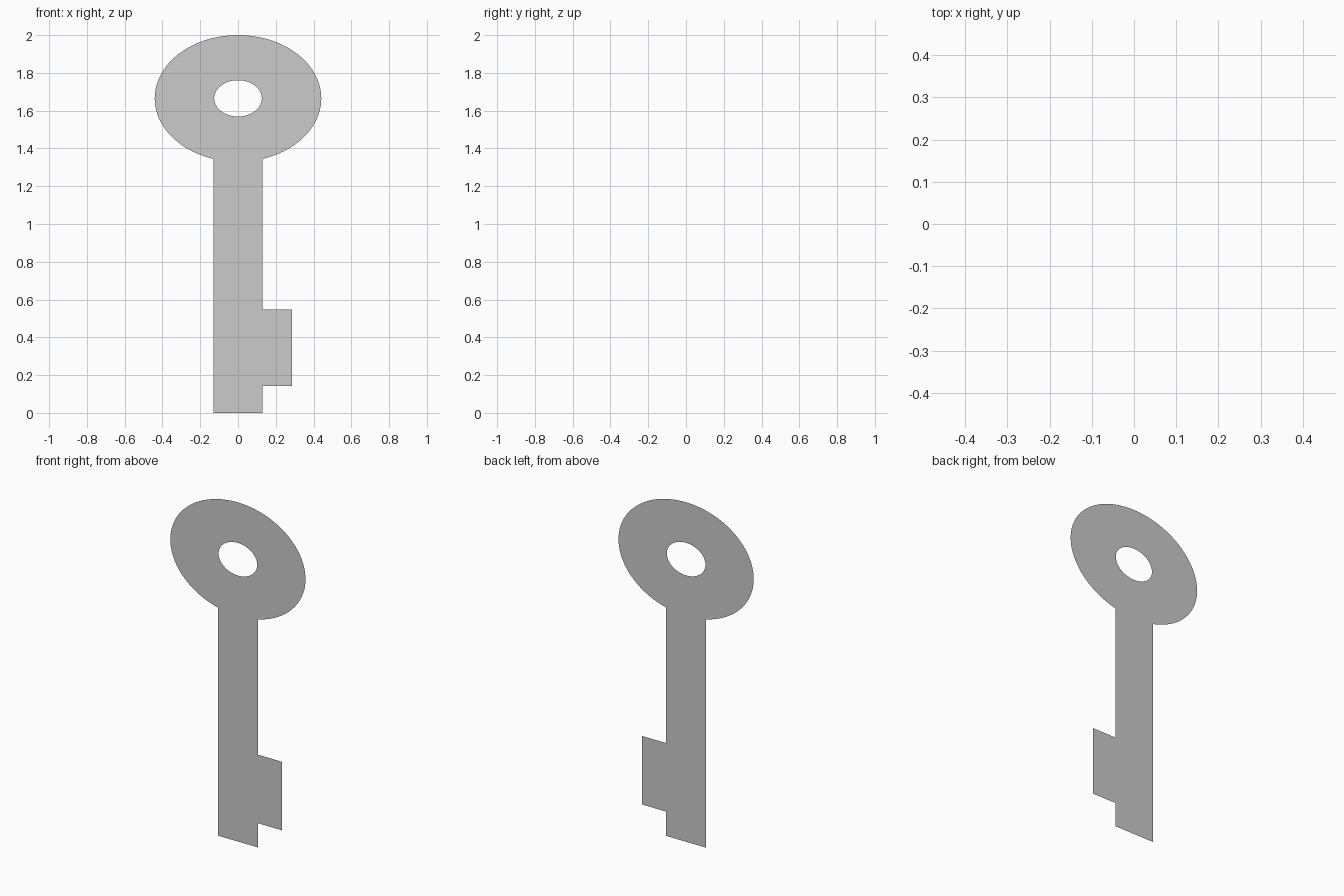
import bpy, bmesh
from math import cos, sin, tau

if "Cube" in bpy.data.objects:
    bpy.data.objects.remove(bpy.data.objects["Cube"])


def finish(name, bm):
    mesh = bpy.data.meshes.new(name)
    bm.to_mesh(mesh)
    bm.free()
    obj = bpy.data.objects.new(name, mesh)
    bpy.context.collection.objects.link(obj)
    return obj


def ellipse(bm, rx, rz, cz, y, n=96):
    return [bm.verts.new((rx * cos(tau * i / n), y, cz + rz * sin(tau * i / n)))
            for i in range(n)]


# Bow: flat oval ring, just in front of the shaft
bm = bmesh.new()
outer = ellipse(bm, 0.441, 0.335, 1.665, -0.001)
inner = ellipse(bm, 0.126, 0.096, 1.665, -0.001)
for i in range(len(outer)):
    j = (i + 1) % len(outer)
    bm.faces.new((inner[i], inner[j], outer[j], outer[i]))
bmesh.ops.reverse_faces(bm, faces=[f for f in bm.faces if f.normal.y > 0])
bm.normal_update()
if bm.faces[:][0].normal.y > 0:
    bmesh.ops.reverse_faces(bm, faces=bm.faces[:])
finish("key_bow", bm)

# Shaft with bit: one flat outline whose top tucks behind the bow
profile = [(-0.13, 0), (0.13, 0), (0.13, 0.143), (0.285, 0.143),
           (0.285, 0.547), (0.13, 0.547), (0.13, 1.495), (-0.13, 1.495)]
bm = bmesh.new()
bm.faces.new([bm.verts.new((x, 0.001, z)) for x, z in profile])
finish("key_shaft", bm)
